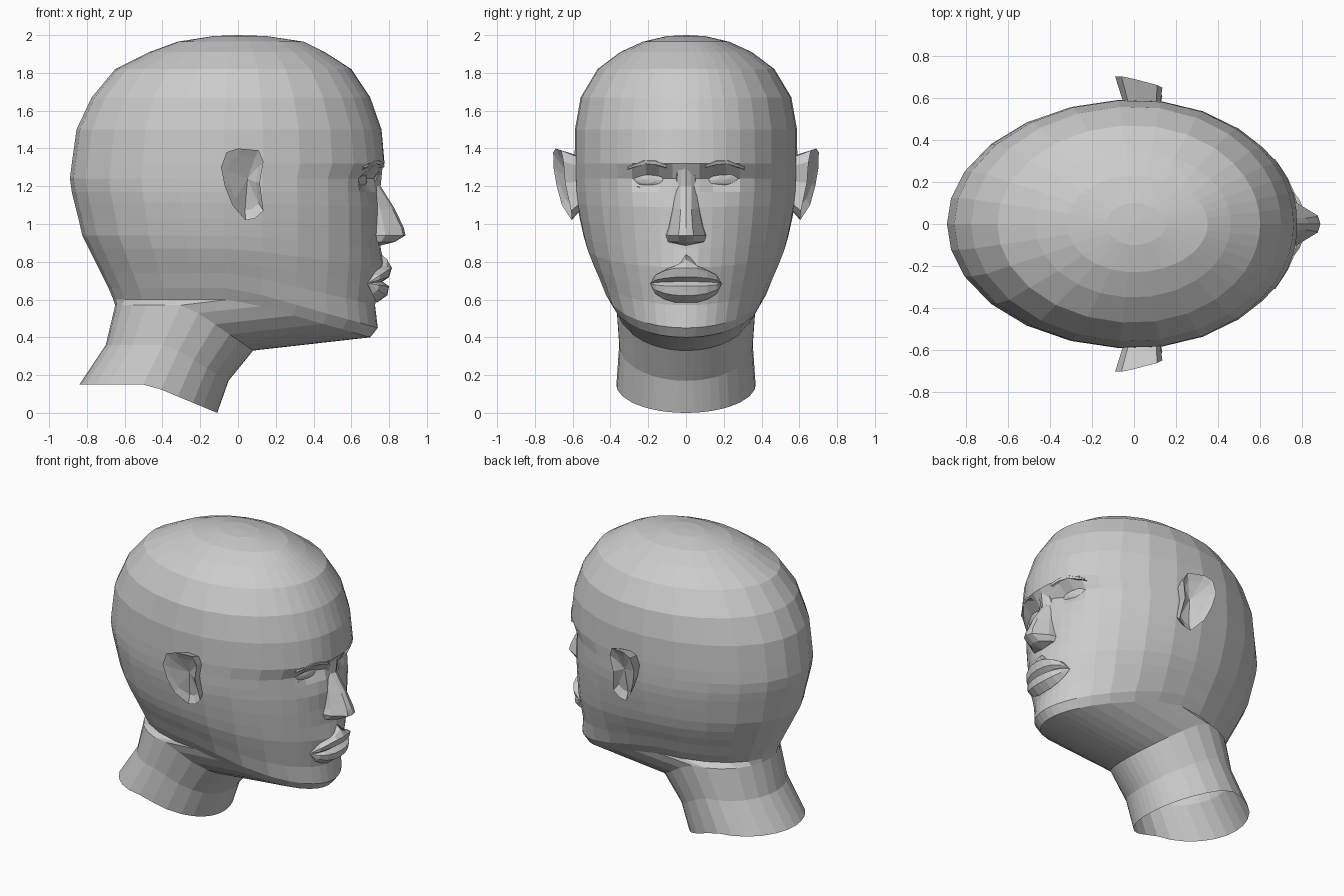
import bpy, bmesh
from math import sin, cos, radians, exp, sqrt, pi


def loft(name, rings, closed=True, tip_end=None):
    """Skin a list of point rings; optionally close the last ring to a point."""
    bm = bmesh.new()
    vr = [[bm.verts.new(p) for p in r] for r in rings]
    n = len(vr[0])
    span = n if closed else n - 1
    for a, b in zip(vr, vr[1:]):
        for i in range(span):
            j = (i + 1) % n
            bm.faces.new((a[i], a[j], b[j], b[i]))
    if tip_end:
        t = bm.verts.new(tip_end)
        for i in range(span):
            bm.faces.new((vr[-1][i], vr[-1][(i + 1) % n], t))
    bmesh.ops.remove_doubles(bm, verts=bm.verts, dist=0.0005)
    bmesh.ops.recalc_face_normals(bm, faces=bm.faces)
    me = bpy.data.meshes.new(name)
    bm.to_mesh(me)
    bm.free()
    ob = bpy.data.objects.new(name, me)
    bpy.context.collection.objects.link(ob)
    return ob


def bump(y, z, cy, cz, sy, sz):
    return exp(-((abs(y) - cy) / sy) ** 2 - ((z - cz) / sz) ** 2)


half = [0, 7, 14, 21, 29, 38, 50, 65, 80, 95, 110, 125, 140, 155, 168, 180]
ANGLES = half + [-a for a in half[-2:0:-1]]


def head_ring(xf, zf, xb, zs, w, cx=0.0, face=True):
    pts = []
    for a in ANGLES:
        c, s = cos(radians(a)), sin(radians(a))
        x = cx + c * ((xf - cx) if c > 0 else (cx - xb))
        y = w * s
        z = zs + (zf - zs) * max(c, 0)
        if face and c > 0.3:
            x -= 0.06 * bump(y, z, 0.17, 1.235, 0.09, 0.055)   # eye sockets
            x += 0.015 * bump(y, z, 0.2, 1.33, 0.12, 0.04)     # brow ridge
            x += 0.03 * bump(y, z, 0.0, 0.77, 0.13, 0.10)      # muzzle
        pts.append((x, y, z))
    return pts


# neck: front x, front z, back x, side/back z, half width, centre x
neck = [
    (-0.11, 0.00, -0.84, 0.15, 0.37, -0.47),
    (-0.05, 0.17, -0.70, 0.36, 0.355, -0.37),
    (0.08, 0.33, -0.65, 0.57, 0.37, -0.27),
]
# skull and face: front x, front z, back x, side/back z, half width
skull = [
    (0.70, 0.40, -0.66, 0.60, 0.395),
    (0.74, 0.45, -0.685, 0.66, 0.43),
    (0.725, 0.57, -0.725, 0.74, 0.465),
    (0.735, 0.67, -0.755, 0.80, 0.495),
    (0.745, 0.77, -0.79, 0.87, 0.525),
    (0.745, 0.87, -0.825, 0.94, 0.545),
    (0.745, 0.98, -0.845, 1.03, 0.565),
    (0.745, 1.09, -0.865, 1.11, 0.58),
    (0.74, 1.17, -0.88, 1.17, 0.587),
    (0.74, 1.24, -0.89, 1.24, 0.59),
    (0.775, 1.32, -0.88, 1.32, 0.592),
    (0.76, 1.50, -0.855, 1.50, 0.59),
    (0.70, 1.67, -0.775, 1.67, 0.56),
    (0.60, 1.82, -0.65, 1.82, 0.47),
    (0.46, 1.91, -0.47, 1.91, 0.35),
    (0.35, 1.965, -0.32, 1.965, 0.23),
    (0.15, 1.995, -0.13, 1.995, 0.10),
]
rings = [head_ring(*r, face=False) for r in neck] + [head_ring(*r) for r in skull]
loft("head_and_neck", rings, tip_end=(0.0, 0, 2.0))

# nose: z, ridge x, ridge half width, base x, base half width
nose = [
    (1.30, 0.765, 0.025, 0.74, 0.05),
    (1.20, 0.755, 0.028, 0.69, 0.06),
    (1.08, 0.83, 0.028, 0.69, 0.08),
    (0.98, 0.878, 0.035, 0.69, 0.10),
    (0.94, 0.887, 0.04, 0.69, 0.115),
    (0.905, 0.83, 0.04, 0.70, 0.105),
]
sections = []
for z, xr, wr, xb, wb in nose:
    xm = xb + (xr - xb) * 0.45
    side = [(xb, wb), (xm, wb * 0.85), (xr - 0.012, wr)]
    sections.append([(x, -y, z) for x, y in side] + [(xr, 0, z)]
                    + [(x, y, z) for x, y in reversed(side)])
loft("nose", sections, closed=False, tip_end=(0.75, 0, 0.885))

# lips: one vertical profile shrinking toward the mouth corners
lip = [(0.745, 0.86), (0.79, 0.815), (0.815, 0.77), (0.80, 0.72), (0.765, 0.695),
       (0.80, 0.67), (0.79, 0.62), (0.735, 0.58)]
sections = []
for f in (-1, -0.85, -0.6, -0.3, 0, 0.3, 0.6, 0.85, 1):
    k = sqrt(1 - f * f)
    kz = k if abs(f) > 0.1 else 0.97
    sections.append([(0.685 + (x - 0.685) * k, 0.19 * f,
                      0.685 + (min(z, 0.775 + 0.085 * max(0, 1 - abs(f) * 3)) - 0.685) * kz)
                     for x, z in lip])
loft("lips", sections, closed=False)

# ear outline seen from the side: x, z
ear = [(-0.09, 1.30), (-0.06, 1.38), (0.0, 1.40), (0.11, 1.39), (0.135, 1.33), (0.115, 1.22),
       (0.135, 1.07), (0.09, 1.03), (0.04, 1.02), (-0.03, 1.10), (-0.07, 1.20)]


def ear_loop(scale, dy, cx=0.03, cz=1.23):
    return [(cx + (x - 0.03) * scale, 0.615 + 0.075 * sqrt(max(0, (z - 1.02) / 0.38))
             - 0.25 * x + dy, cz + (z - 1.23) * scale) for x, z in ear]


def eye_point(u, v, depth):
    """Local eye coordinates (along lid, up, outward) turned to follow the face."""
    a = radians(21)
    return (0.63 - u * sin(a) + depth * cos(a), 0.205 + u * cos(a) + depth * sin(a),
            1.238 + v + 0.06 * u)


def eye_loop(su, sv, depth, n=14):
    return [eye_point(su * cos(2 * pi * i / n), sv * sin(2 * pi * i / n),
                      depth * (0.3 + 0.7 * abs(sin(2 * pi * i / n)))) for i in range(n)]


for label, s in (("left", 1), ("right", -1)):
    def flip(loop):
        return [(x, s * y, z) for x, y, z in loop]

    # ear: root on the skull, flared rim, shallow bowl
    root = [(x, 0.56, z) for x, y, z in ear_loop(0.75, 0, cx=0.045)]
    loft(label + "_ear", [flip(root), flip(ear_loop(1, 0)), flip(ear_loop(0.75, -0.02))],
         tip_end=(0.05, s * 0.605, 1.24))

    # eyeball front
    ball = [flip([eye_point(0.112 * r * cos(2 * pi * i / 14), 0.05 * r * sin(2 * pi * i / 14),
                            0.04 * sqrt(1 - r * r)) for i in range(14)])
            for r in (1, 0.85, 0.5)]
    loft(label + "_eye", ball, tip_end=flip([eye_point(0, 0, 0.04)])[0])

    # eyelids around the almond opening
    loft(label + "_eyelids", [flip(eye_loop(0.10, 0.04, 0.015)),
                              flip(eye_loop(0.108, 0.048, 0.036)),
                              flip(eye_loop(0.135, 0.082, 0.0))])

    # brow: slim wedge above the eye
    brow = []
    for y, z, h in ((0.10, 1.305, 0.015), (0.16, 1.325, 0.025), (0.22, 1.328, 0.025),
                    (0.31, 1.295, 0.012)):
        x = 0.775 * sqrt(1 - (y / 0.592) ** 2)
        brow.append(flip([(x - 0.03, y, z + h), (x + 0.012, y, z + h * 0.3),
                          (x + 0.008, y, z - h * 0.4), (x - 0.05, y, z - h)]))
    loft(label + "_brow", brow)
